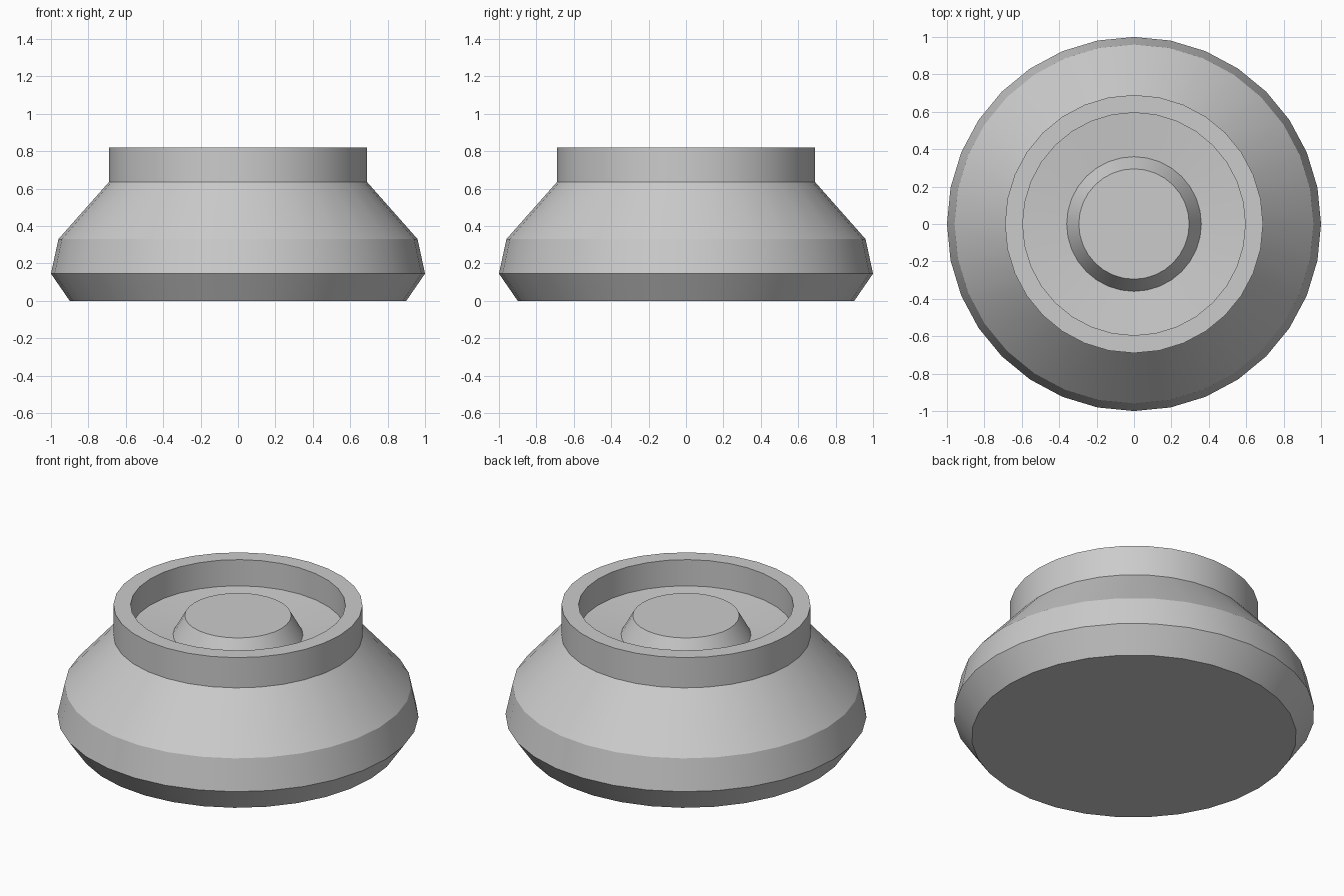
import bpy, bmesh
from math import cos, sin, tau, radians

if "Cube" in bpy.data.objects:
    bpy.data.objects.remove(bpy.data.objects["Cube"])

SIDES = 32


def lathe(name, profile):
    """Revolve (radius, z) points around z, capping both ends."""
    bm = bmesh.new()
    rings = [[bm.verts.new((r * cos(tau * i / SIDES), r * sin(tau * i / SIDES), z))
              for i in range(SIDES)] for r, z in profile]
    for a, b in zip(rings, rings[1:]):
        for i in range(SIDES):
            j = (i + 1) % SIDES
            bm.faces.new((a[i], a[j], b[j], b[i]))
    bm.faces.new(rings[0][::-1])
    bm.faces.new(rings[-1])
    mesh = bpy.data.meshes.new(name)
    bm.to_mesh(mesh)
    bm.free()
    obj = bpy.data.objects.new(name, mesh)
    bpy.context.collection.objects.link(obj)
    bpy.ops.object.select_all(action='DESELECT')
    obj.select_set(True)
    bpy.context.view_layer.objects.active = obj
    bpy.ops.object.shade_smooth_by_angle(angle=radians(20))
    return obj


lathe("round_pedestal", [
    (0.90, 0.0), (1.0, 0.145), (0.96, 0.33),      # chamfered base
    (0.69, 0.635), (0.69, 0.82),                  # shoulder and collar
    (0.595, 0.82), (0.595, 0.66),                 # recess wall
    (0.36, 0.64), (0.295, 0.756),                 # dished floor and centre boss
])
